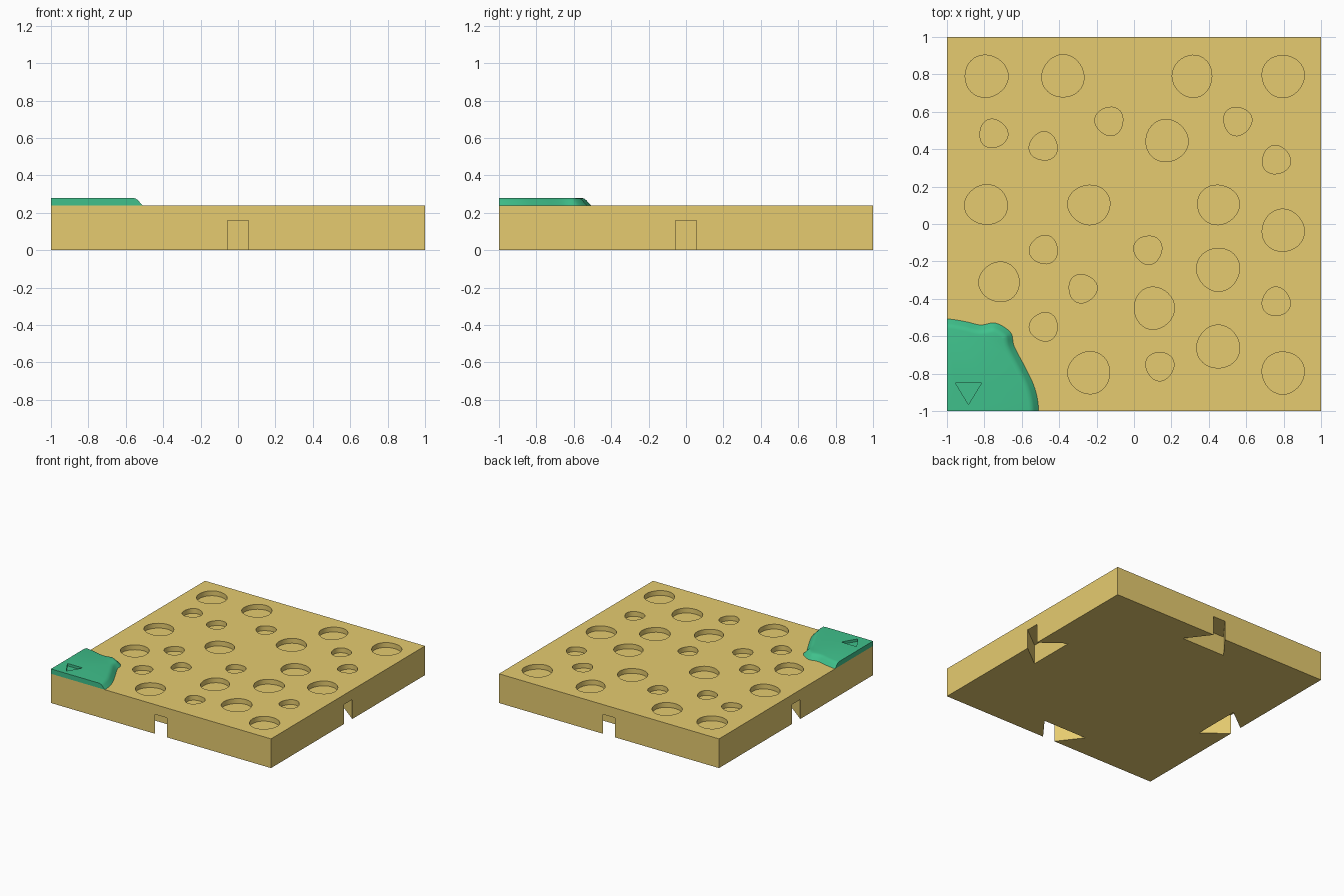
import bpy, bmesh
from math import cos, sin, pi
from mathutils import Vector

if "Cube" in bpy.data.objects:
    bpy.data.objects.remove(bpy.data.objects["Cube"])


def material(name, rgb):
    m = bpy.data.materials.new(name)
    m.diffuse_color = (*rgb, 1)
    m.use_nodes = True
    m.node_tree.nodes["Principled BSDF"].inputs["Base Color"].default_value = m.diffuse_color
    return m


def loft(bm, rings):
    """Closed solid through a stack of counter-clockwise rings, bottom to top."""
    vs = [[bm.verts.new(p) for p in r] for r in rings]
    n = len(vs[0])
    for a, b in zip(vs, vs[1:]):
        for i in range(n):
            j = (i + 1) % n
            bm.faces.new((a[i], a[j], b[j], b[i]))
    bm.faces.new(vs[0][::-1])
    bm.faces.new(vs[-1])


def prism(bm, pts, z0, z1):
    loft(bm, [[(x, y, z) for x, y in pts] for z in (z0, z1)])


def make(name, bm, mat=None):
    bmesh.ops.recalc_face_normals(bm, faces=bm.faces)
    me = bpy.data.meshes.new(name)
    bm.to_mesh(me)
    bm.free()
    ob = bpy.data.objects.new(name, me)
    bpy.context.collection.objects.link(ob)
    if mat:
        me.materials.append(mat)
    return ob


def carve(ob, cutter, angle):
    """Subtract the cutter, apply, remove it and smooth shallow edges."""
    mod = ob.modifiers.new("carve", 'BOOLEAN')
    mod.operation, mod.solver, mod.object = 'DIFFERENCE', 'EXACT', cutter
    bpy.ops.object.select_all(action='DESELECT')
    bpy.context.view_layer.objects.active = ob
    ob.select_set(True)
    bpy.ops.object.modifier_apply(modifier=mod.name)
    bpy.data.objects.remove(cutter)
    bpy.ops.object.shade_smooth_by_angle(angle=angle)


TOP = 0.24
sand = material("sand", (0.79, 0.60, 0.16))
green = material("green", (0.05, 0.53, 0.26))

# Square base plate
bm = bmesh.new()
prism(bm, [(-1, -1), (1, -1), (1, 1), (-1, 1)], 0, TOP)
plate = make("base_plate", bm, sand)

# Pits in the top: x, y, half width, half height
big = [(-.79, .79, .115, .113), (-.38, .79, .113, .113), (.312, .79, .106, .113),
       (.797, .79, .113, .113), (.175, .445, .113, .113), (-.79, .103, .115, .106),
       (-.24, .103, .113, .106), (.45, .103, .112, .106), (.797, -.035, .113, .113),
       (-.72, -.31, .108, .106), (.45, -.243, .115, .115), (.107, -.45, .107, .113),
       (.45, -.657, .115, .115), (-.24, -.795, .112, .113), (.797, -.795, .113, .113)]
small = [(-.752, .483), (-.484, .415), (-.132, .55), (.553, .55), (.76, .342),
         (-.482, -.138), (.075, -.138), (-.275, -.345), (.76, -.416), (-.482, -.55), (.138, -.76)]
pits = [(*b, .02) for b in big] + [(*s, .075, .076, .045) for s in small]
bm = bmesh.new()
for k, (x, y, w, h, wob) in enumerate(pits):
    ring = []
    for i in range(32):
        t = 2 * pi * i / 32
        r = 1 + wob * cos(3 * t + k * 1.7)
        ring.append((x + w * r * cos(t), y + h * r * sin(t)))
    prism(bm, ring, TOP - .04, TOP + .1)

# Dovetail slots under the middle of each side
for q in range(4):
    c, s = round(cos(q * pi / 2)), round(sin(q * pi / 2))
    slot = [(-.055, -1.1), (.055, -1.1), (.055, -1), (.2, -.81), (-.2, -.81), (-.055, -1)]
    prism(bm, [(x * c - y * s, x * s + y * c) for x, y in slot], -.1, .16)
carve(plate, make("pit_cutter", bm), .5)

# Mossy corner patch: smooth outline with a rounded outer rim
key = [Vector(p) for p in [(-.51, -1), (-.53, -.88), (-.58, -.77), (-.64, -.655), (-.66, -.58),
                           (-.74, -.53), (-.82, -.54), (-.9, -.522), (-1, -.508)]]
ext = [Vector((-.53, -1.12))] + key + [Vector((-1.1, -.522))]
line = []
for a, b, c, d in zip(ext, ext[1:], ext[2:], ext[3:]):
    for i in range(6):
        t = i / 6
        line.append(.5 * (2 * b + (c - a) * t + (2 * a - 5 * b + 4 * c - d) * t * t
                          + (3 * b - a - 3 * c + d) * t ** 3))
line.append(key[-1])
norms = []
for i in range(len(line)):
    d = line[min(i + 1, len(line) - 1)] - line[max(i - 1, 0)]
    norms.append(Vector((-d.y, d.x)).normalized())
norms[0], norms[-1] = Vector((-1, 0)), Vector((0, -1))
rings = []
for off, z in [(0, 0), (.012, .012), (.024, .026), (.036, .036), (.052, .04)]:
    pts = [p + n * off for p, n in zip(line, norms)]
    rings.append([(-1, -1, TOP + z)] + [(p.x, p.y, TOP + z) for p in pts])
bm = bmesh.new()
loft(bm, rings)
patch = make("corner_patch", bm, green)

# Triangular pointer engraved in the patch
bm = bmesh.new()
prism(bm, [(-.885, -.965), (-.815, -.85), (-.955, -.85)], TOP + .02, TOP + .1)
carve(patch, make("pointer_cutter", bm), .6)
